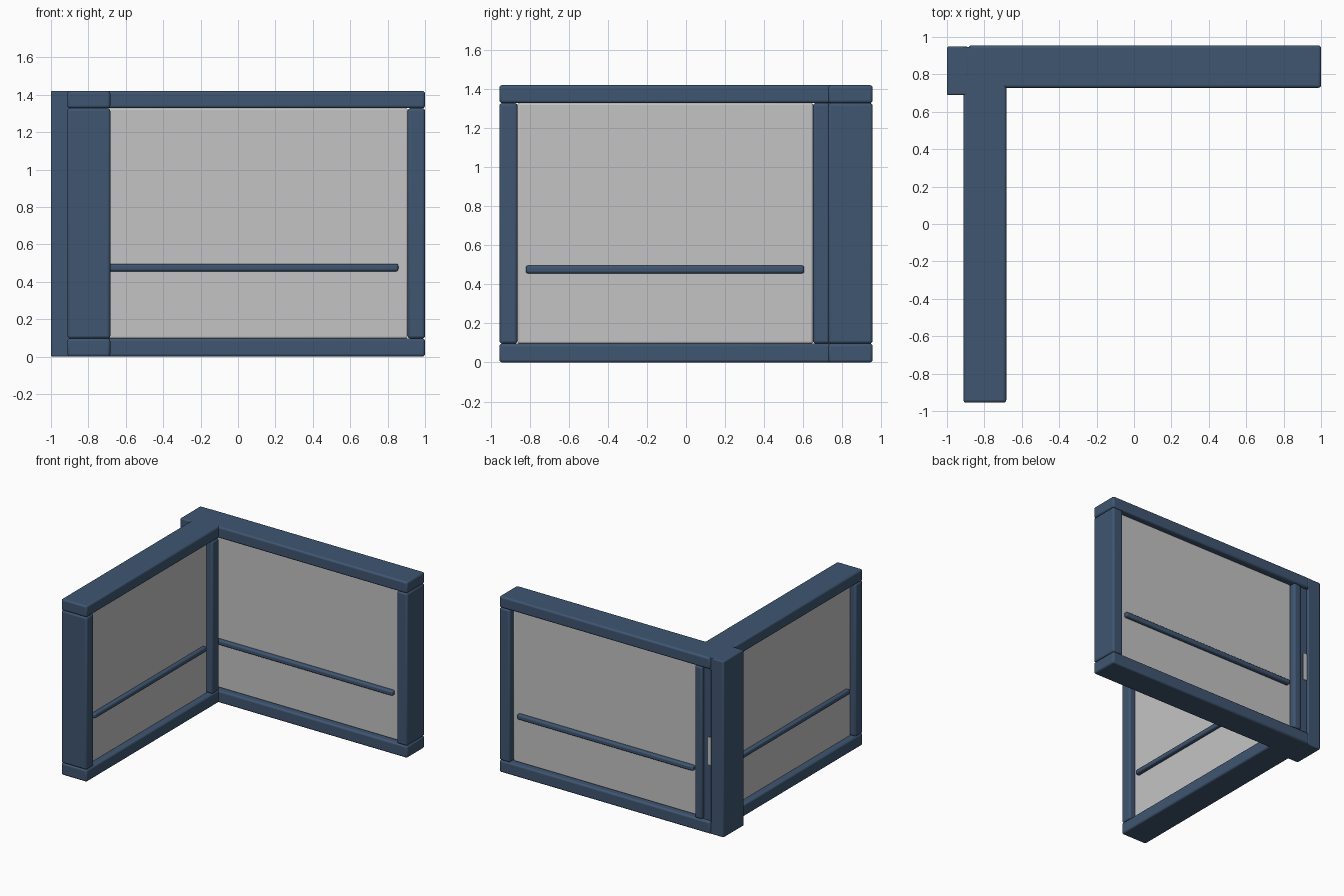
import bpy

if "Cube" in bpy.data.objects:
    bpy.data.objects.remove(bpy.data.objects["Cube"])


def material(name, rgb):
    m = bpy.data.materials.new(name)
    m.diffuse_color = (*rgb, 1)
    m.use_nodes = True
    m.node_tree.nodes["Principled BSDF"].inputs["Base Color"].default_value = m.diffuse_color
    return m


BLUE = material("slate blue", (0.05, 0.092, 0.165))
GREY = material("panel grey", (0.55, 0.55, 0.56))


def box(name, x, y, z, mat, bevel=0.0):
    """Box given by its (min, max) range on each axis, with rounded edges."""
    bpy.ops.mesh.primitive_cube_add(
        size=1, location=[(a + b) / 2 for a, b in (x, y, z)])
    o = bpy.context.object
    o.name = name
    o.scale = [b - a for a, b in (x, y, z)]
    bpy.ops.object.transform_apply(location=False, rotation=False, scale=True)
    o.data.materials.append(mat)
    if bevel:
        m = o.modifiers.new("rounded edges", 'BEVEL')
        m.width = bevel
        m.segments = 3
        bpy.ops.object.shade_smooth_by_angle()
    return o


H, RAIL, R = 1.42, 0.092, 0.014


def wall(name, along_x, depth, rails, start_post, end_post, bar):
    """Framed panel wall; ranges run along its length, depth is across it."""
    def part(label, run, across, z, mat, bevel=0.0):
        x, y = (run, across) if along_x else (across, run)
        box(f"{name}_{label}", x, y, z, mat, bevel)

    mid = sum(depth) / 2
    # Rails and posts
    part("bottom_rail", rails, depth, (0, RAIL + 0.005), BLUE, R)
    part("top_rail", rails, depth, (H - RAIL, H), BLUE, R)
    for label, run in (("start_post", start_post), ("end_post", end_post)):
        part(label, run, depth, (RAIL + 0.005, H - RAIL), BLUE, R)
    # Infill panel
    part("panel", (start_post[1], end_post[0]), (mid - 0.068, mid + 0.068),
         (RAIL + 0.005, H - RAIL), GREY, 0.01)
    # Bar showing on both faces of the panel
    part("bar", bar, (mid - 0.098, mid + 0.098), (0.456, 0.496), BLUE, 0.012)


wall("back_wall", True, (0.728, 0.955), (-0.885, 1.0),
     (-0.81, -0.745), (0.907, 1.0), (-0.718, 0.857))
wall("side_wall", False, (-0.912, -0.683), (-0.955, 0.8),
     (-0.955, -0.863), (0.65, 0.735), (-0.82, 0.605))

# Full-height corner post, overlapping the rail ends
box("corner_post", (-1.0, -0.885), (0.69, 0.948), (0, H), BLUE, 0.008)
for label, z in (("bottom", (0.002, RAIL)), ("top", (H - RAIL, H - 0.001))):
    box(f"corner_{label}_joint", (-0.91, -0.86), (0.735, 0.946), z, BLUE)

# Filler set back in the joint, with a small pale catch plate
box("joint_filler", (-0.895, -0.80), (0.73, 0.93), (RAIL, H - RAIL), BLUE)
box("catch_plate", (-0.885, -0.85), (0.928, 0.936), (0.55, 0.77), GREY)
